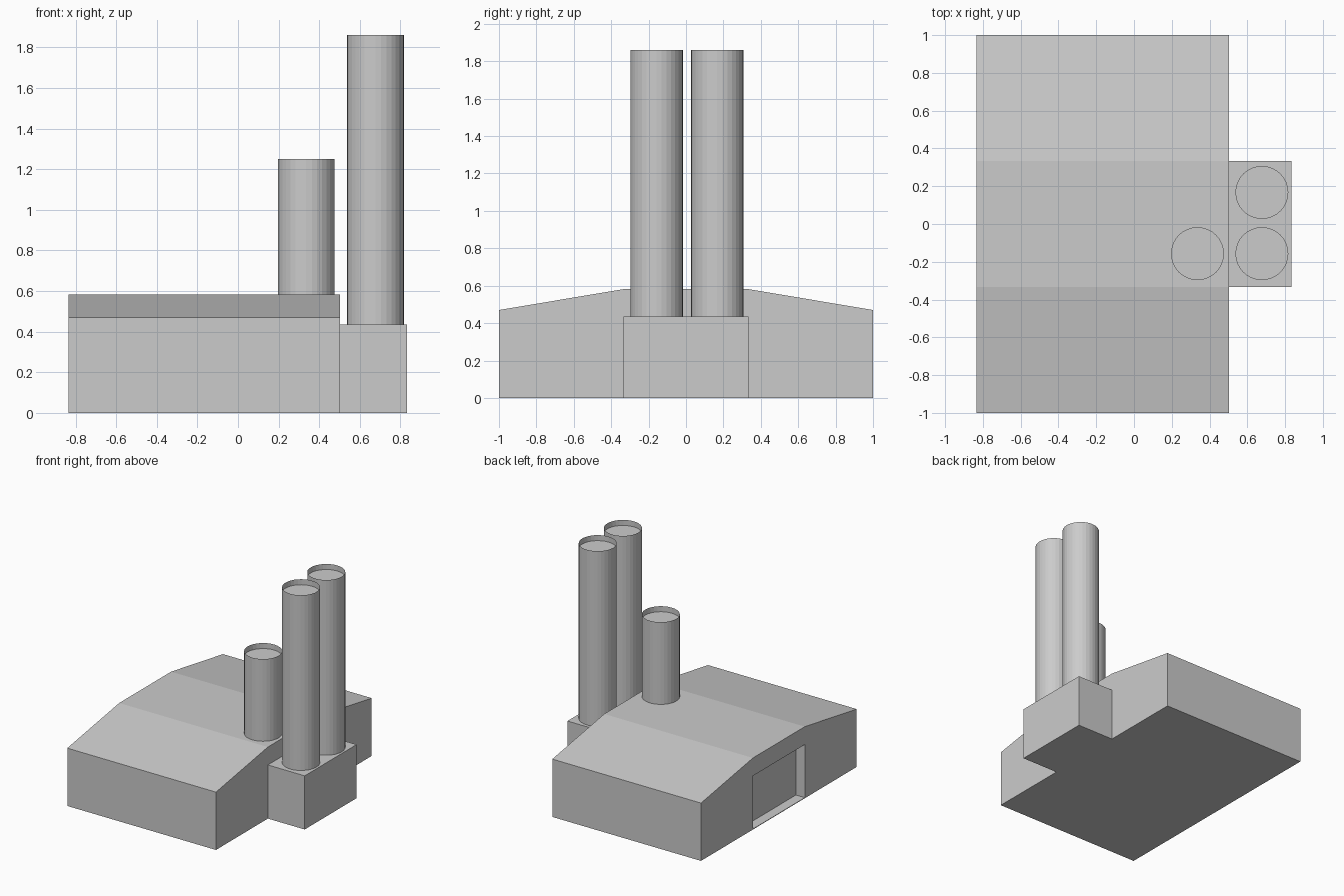
import bpy, bmesh
from math import cos, sin, tau

if "Cube" in bpy.data.objects:
    bpy.data.objects.remove(bpy.data.objects["Cube"])


def add_object(name, bm):
    bmesh.ops.recalc_face_normals(bm, faces=bm.faces[:])
    mesh = bpy.data.meshes.new(name)
    bm.to_mesh(mesh)
    bm.free()
    obj = bpy.data.objects.new(name, mesh)
    bpy.context.collection.objects.link(obj)
    return obj


def extrude_x(name, profile, x0, x1):
    """Extrude a closed (y, z) profile from x0 to x1."""
    bm = bmesh.new()
    face = bm.faces.new([bm.verts.new((x0, y, z)) for y, z in profile])
    ext = bmesh.ops.extrude_face_region(bm, geom=[face], use_keep_orig=True)
    moved = [v for v in ext["geom"] if isinstance(v, bmesh.types.BMVert)]
    bmesh.ops.translate(bm, verts=moved, vec=(x1 - x0, 0, 0))
    return add_object(name, bm)


def rect(half_y, z0, z1):
    return [(-half_y, z0), (half_y, z0), (half_y, z1), (-half_y, z1)]


def chimney(name, x, y, z0, z1, radius=0.14, sides=32, recess=0.045):
    """Thin-walled stack with a cap set slightly below the rim."""
    bm = bmesh.new()
    rings = [[bm.verts.new((x + radius * cos(tau * i / sides),
                            y + radius * sin(tau * i / sides), z))
              for i in range(sides)] for z in (z0, z1 - recess, z1)]
    for low, high in zip(rings, rings[1:]):
        for i in range(sides):
            j = (i + 1) % sides
            bm.faces.new((low[i], low[j], high[j], high[i]))
    # Recessed cap on its own vertices, so the wall stays one clean sheet
    bm.faces.new([bm.verts.new(v.co) for v in rings[1]])
    return add_object(name, bm)


# Main hall with a flat ridge and two sloping roof sides
hall = extrude_x("hall", [(-1, 0), (1, 0), (1, 0.47), (0.333, 0.582),
                          (-0.333, 0.582), (-1, 0.47)], -0.835, 0.502)

# Recessed doorway in the left wall
cutter = extrude_x("doorway_cutter", rect(0.333, 0.005, 0.436), -0.95, -0.755)
cutter.hide_render = True
cutter.hide_viewport = True
cut = hall.modifiers.new("doorway", "BOOLEAN")
cut.operation = "DIFFERENCE"
cut.solver = "EXACT"
cut.object = cutter

# Low annex carrying the tall chimneys
extrude_x("annex", rect(0.333, 0, 0.436), 0.502, 0.833)

# Chimneys
for name, x, y, z0, z1 in (("tall_chimney_back", 0.677, 0.167, 0.436, 1.86),
                           ("tall_chimney_front", 0.677, -0.157, 0.436, 1.86),
                           ("short_chimney", 0.336, -0.157, 0.582, 1.25)):
    chimney(name, x, y, z0, z1)
